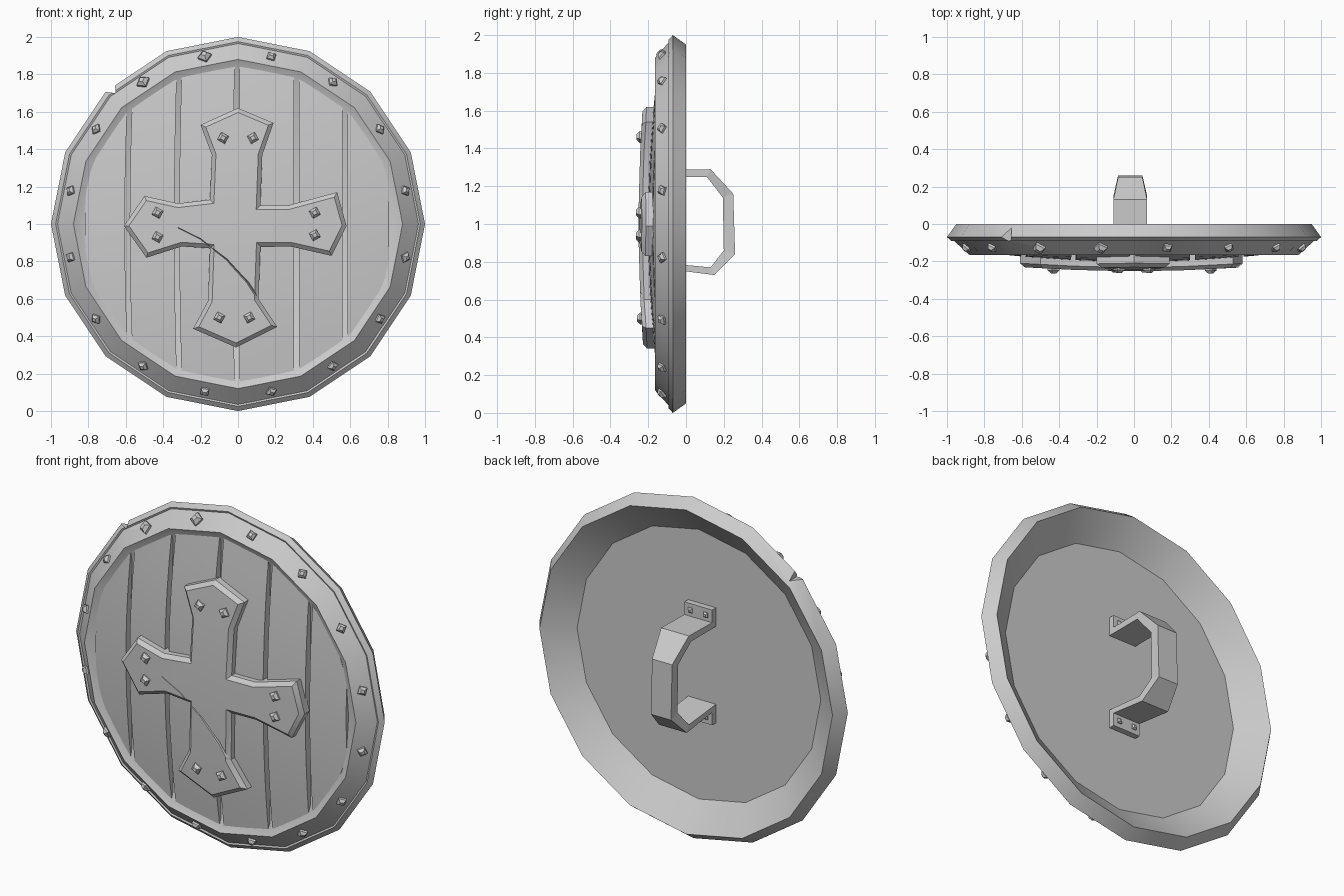
import bpy, bmesh, math, random
from mathutils import Vector, Matrix

random.seed(4)
cube = bpy.data.objects.get("Cube")
if cube:
    bpy.data.objects.remove(cube, do_unlink=True)

grey = bpy.data.materials.new("plain_grey")
grey.use_nodes = True
grey.diffuse_color = (0.6, 0.6, 0.6, 1)
grey.node_tree.nodes["Principled BSDF"].inputs["Base Color"].default_value = (0.6, 0.6, 0.6, 1)


def finish(name, bm, smooth=True):
    """Turn a bmesh into a shaded object."""
    bmesh.ops.recalc_face_normals(bm, faces=bm.faces)
    mesh = bpy.data.meshes.new(name)
    bm.to_mesh(mesh)
    bm.free()
    mesh.materials.append(grey)
    ob = bpy.data.objects.new(name, mesh)
    bpy.context.collection.objects.link(ob)
    bpy.ops.object.select_all(action='DESELECT')
    ob.select_set(True)
    bpy.context.view_layer.objects.active = ob
    if smooth:
        bpy.ops.object.shade_smooth_by_angle(angle=math.radians(30))
    return ob


def loft(bm, rings, closed=False):
    """Join rings of points with quads and cap the ends."""
    rows = [[bm.verts.new(p) for p in ring] for ring in rings]
    n = len(rows[0])
    for a, b in zip(rows, rows[1:] + rows[:1] if closed else rows[1:]):
        for i in range(n):
            bm.faces.new((a[i], a[(i + 1) % n], b[(i + 1) % n], b[i]))
    if not closed:
        bm.faces.new(rows[0])
        bm.faces.new(rows[-1])


def cut(target, cutter):
    """Subtract the cutter from the target and discard it."""
    cutter.hide_render = True
    mod = target.modifiers.new("cut", 'BOOLEAN')
    mod.operation, mod.object, mod.solver = 'DIFFERENCE', cutter, 'EXACT'
    bpy.context.view_layer.objects.active = target
    bpy.ops.object.modifier_apply(modifier=mod.name)
    bpy.data.objects.remove(cutter, do_unlink=True)


# Dished body with its sixteen-sided metal rim
SIDES = 16
profile = [(0.79, -0.12), (0.95, 0), (1, -0.07), (0.975, -0.092), (0.965, -0.088),
           (0.88, -0.165), (0.81, -0.13)]
bm = bmesh.new()
loft(bm, [[(r * math.cos(i * math.tau / SIDES), y, 1 + r * math.sin(i * math.tau / SIDES))
           for i in range(SIDES)] for r, y in profile])
rim = finish("rim_and_back", bm)

# Chip knocked out of the rim
bm = bmesh.new()
loft(bm, [[(-0.74, y, 1.705), (-0.655, y, 1.695), (-0.66, y, 1.8)] for y in (-0.13, 0.05)])
chip = finish("chip_cutter", bm, False)
chip.data.transform(Matrix.Translation((0, 0, 0.005)))
cut(rim, chip)


# Domed wooden planks separated by narrow gaps
def dome(x, z):
    return -0.147 - 0.055 * (1 - (x * x + (z - 1) ** 2) / 0.7)


R, GAP, ROWS, COLS = 0.84, 0.013, 10, 4
seams = [-0.82, -0.58, -0.315, -0.004, 0.312, 0.573, 0.82]
for n, (left, right) in enumerate(zip(seams, seams[1:])):
    bm = bmesh.new()
    grid = []
    for c in range(COLS + 1):
        x = left + GAP + (right - left - 2 * GAP) * c / COLS
        h = math.sqrt(R * R - x * x)
        column = []
        for k in range(ROWS + 1):
            t = 2 * k / ROWS - 1
            px = x - 0.012 * (1 - t * t) * (x < 0)
            column.append(bm.verts.new((px, dome(px, 1 + t * h), 1 + t * h)))
        grid.append(column)
    for a, b in zip(grid, grid[1:]):
        for k in range(ROWS):
            bm.faces.new((a[k], b[k], b[k + 1], a[k + 1]))
    ext = bmesh.ops.extrude_face_region(bm, geom=bm.faces[:], use_keep_orig=True)
    for v in ext["geom"]:
        if isinstance(v, bmesh.types.BMVert):
            v.co.y = -0.125
    finish(f"plank_{n + 1}", bm)

# Flared metal cross: each arm runs corner, neck, flare, point, flare, neck, corner
arms = [
    [(0.12, 1.10), (0.13, 1.37), (0.19, 1.54), (0, 1.62), (-0.2, 1.53), (-0.14, 1.37), (-0.15, 1.13)],
    [(-0.15, 1.13), (-0.32, 1.11), (-0.5, 1.15), (-0.61, 0.99), (-0.49, 0.82), (-0.3, 0.88), (-0.15, 0.87)],
    [(-0.15, 0.87), (-0.16, 0.59), (-0.24, 0.44), (-0.01, 0.34), (0.21, 0.45), (0.11, 0.6), (0.12, 0.88)],
    [(0.12, 0.88), (0.28, 0.88), (0.5, 0.83), (0.58, 0.99), (0.53, 1.17), (0.27, 1.1), (0.12, 1.10)],
]


def cross_front(x, z):
    return -0.252 + 0.06 * (x * x + (z - 1) ** 2)


bm = bmesh.new()
for arm in arms:
    for part in (arm[:2] + arm[5:], arm[1:6]):
        bm.faces.new([bm.verts.new((x, 0, z)) for x, z in part])
bm.faces.new([bm.verts.new((arm[0][0], 0, arm[0][1])) for arm in arms])
bmesh.ops.remove_doubles(bm, verts=bm.verts, dist=0.001)
bmesh.ops.recalc_face_normals(bm, faces=bm.faces)
outline = {v for v in bm.verts if v.is_boundary}
bmesh.ops.inset_region(bm, faces=bm.faces[:], thickness=0.022, use_even_offset=True, use_boundary=True)
for v in bm.verts:
    v.co.y = cross_front(v.co.x, v.co.z) + (0.02 if v.is_boundary else 0)
ext = bmesh.ops.extrude_face_region(bm, geom=bm.faces[:], use_keep_orig=True)
for v in ext["geom"]:
    if isinstance(v, bmesh.types.BMVert):
        v.co.y = -0.165
bmesh.ops.triangulate(bm, faces=bm.faces)
cross = finish("metal_cross", bm)

# Long gash across the cross, widening towards its lower end
bm = bmesh.new()
rings = []
for x, z, w in [(-0.32, 0.98, 0.003), (-0.2, 0.92, 0.005), (-0.06, 0.81, 0.01),
                (0.05, 0.69, 0.016), (0.13, 0.57, 0.018)]:
    y = cross_front(x, z)
    rings.append([(x - w, y - 0.03, z - w), (x + w, y - 0.03, z + w), (x, y + 0.012, z)])
loft(bm, rings)
cut(cross, finish("gash_cutter", bm, False))


# Square studs with pyramid-like heads
def stud(bm, place, normal, size, turn=0):
    m = (Matrix.Translation(place) @ Vector(normal).to_track_quat('Z', 'Y').to_matrix().to_4x4()
         @ Matrix.Rotation(turn, 4, 'Z'))
    rings = []
    for s, h in ((1, -0.4), (1, 0.3), (0.45, 1)):
        rings.append([m @ Vector((a * s * size, b * s * size, h * size))
                      for a, b in ((-1, -1), (1, -1), (1, 1), (-1, 1))])
    loft(bm, rings)


bm = bmesh.new()
for i in range(SIDES):
    a = (i + 0.5) * math.tau / SIDES
    size = 0.027 if i in (4, 5) else 0.021
    stud(bm, (0.912 * math.cos(a), -0.126, 1 + 0.912 * math.sin(a)),
         (0.65 * math.cos(a), -0.75, 0.65 * math.sin(a)), size, random.uniform(-0.5, 0.5))
finish("rim_studs", bm, False)

bm = bmesh.new()
for x, z in [(-0.08, 1.46), (0.08, 1.46), (-0.43, 1.06), (-0.43, 0.93),
             (0.41, 1.06), (0.41, 0.94), (-0.1, 0.5), (0.06, 0.5)]:
    stud(bm, (x, cross_front(x, z), z), (0, -1, 0), 0.023, 0.5 if x > 0 else -0.5)
finish("cross_studs", bm, False)

# Angular grip: outer y, outer z, inner y, inner z, half width
MID = -0.02
bm = bmesh.new()
path = [(-0.125, 1.285, -0.125, 1.25, 0.09), (0.13, 1.29, 0.11, 1.25, 0.09),
        (0.25, 1.16, 0.195, 1.14, 0.065), (0.26, 0.84, 0.2, 0.86, 0.065),
        (0.15, 0.73, 0.13, 0.77, 0.09), (-0.125, 0.765, -0.125, 0.795, 0.09)]
loft(bm, [[(MID - w, yo, zo), (MID + w, yo, zo), (MID + w, yi, zi), (MID - w, yi, zi)]
          for yo, zo, yi, zi, w in path])
finish("grip", bm, False)

# Mounting feet of the grip, each with two studs
for name, low, high in (("upper_foot", 1.255, 1.36), ("lower_foot", 0.685, 0.79)):
    bm = bmesh.new()
    loft(bm, [[(MID - 0.09, y, low), (MID + 0.09, y, low), (MID + 0.09, y, high), (MID - 0.09, y, high)]
              for y in (-0.125, -0.085)])
    z = 1.322 if low > 1 else 0.725
    for side in (-1, 1):
        stud(bm, (MID + side * 0.05, -0.085, z), (0, 1, 0), 0.014)
    finish(name, bm, False)
